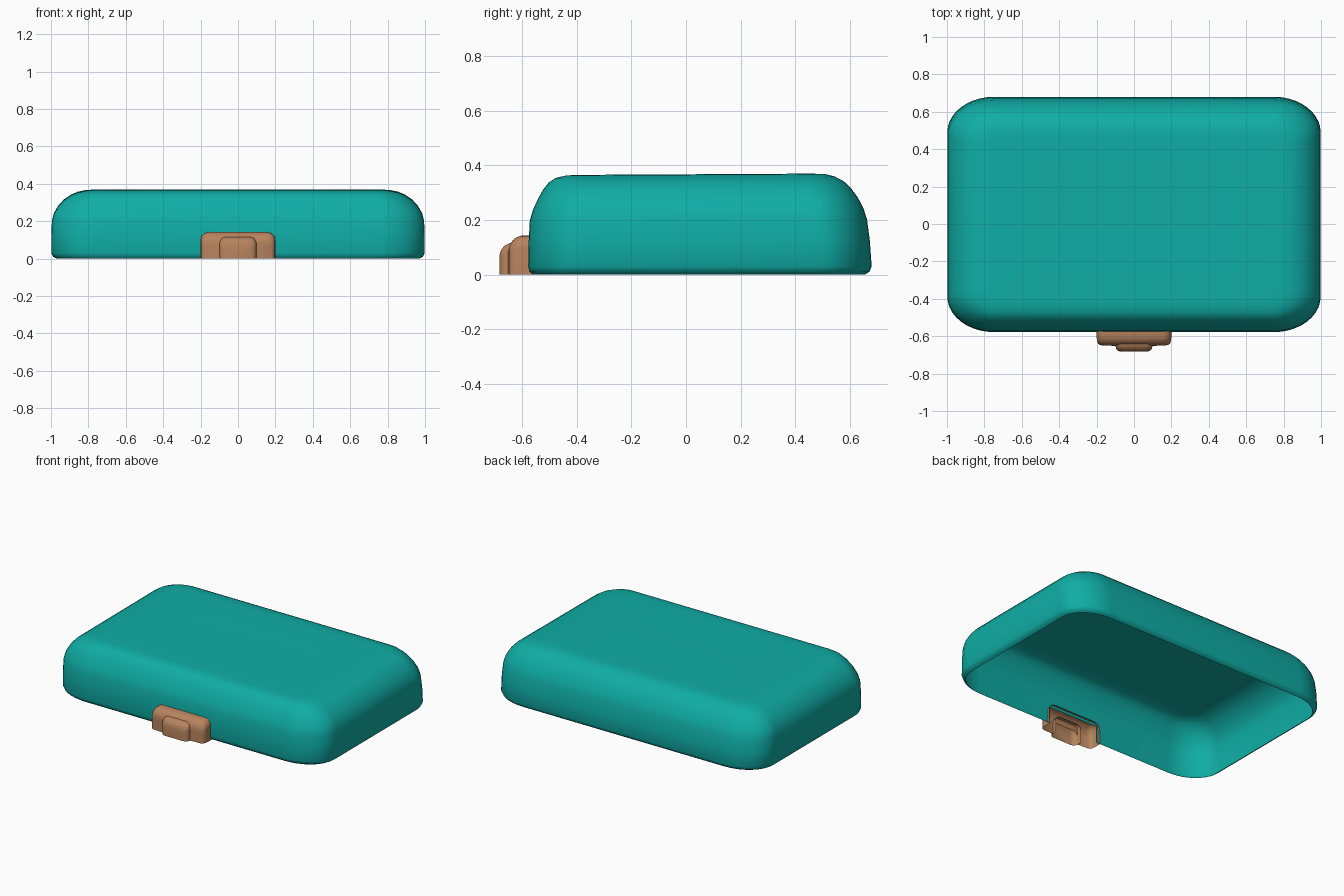
import bpy, bmesh, math

if "Cube" in bpy.data.objects:
    bpy.data.objects.remove(bpy.data.objects["Cube"], do_unlink=True)


def material(name, rgb):
    m = bpy.data.materials.new(name)
    m.use_nodes = True
    m.diffuse_color = (*rgb, 1)
    m.node_tree.nodes["Principled BSDF"].inputs["Base Color"].default_value = (*rgb, 1)
    return m


teal = material("teal", (0.005, 0.42, 0.38))
tan = material("tan brown", (0.47, 0.23, 0.11))


def loft(name, rows, mat, closed, cap, skip=None):
    """Skin a stack of equal-length point rows into one thin shell."""
    bm = bmesh.new()
    rings = [[bm.verts.new(p) for p in row] for row in rows]
    n = len(rings[0])
    for a, b in zip(rings, rings[1:]):
        for i in range(n if closed else n - 1):
            j = (i + 1) % n
            quad = (a[i], a[j], b[j], b[i])
            if not (skip and skip(quad)):
                bm.faces.new(quad)
    if cap:
        bm.faces.new(rings[-1])
    mesh = bpy.data.meshes.new(name)
    bm.to_mesh(mesh)
    bm.free()
    mesh.materials.append(mat)
    obj = bpy.data.objects.new(name, mesh)
    bpy.context.collection.objects.link(obj)
    bpy.ops.object.select_all(action="DESELECT")
    obj.select_set(True)
    bpy.context.view_layer.objects.active = obj
    bpy.ops.object.shade_smooth_by_angle(angle=math.radians(40))
    return obj


NOTCH = 0.185
STEPS = 10


def lid_ring(z, hx, front, back, rx, ry):
    """Rounded rectangle, with extra points beside the clasp opening."""
    pts = []
    corners = ((hx - rx, back - ry), (rx - hx, back - ry),
               (rx - hx, front + ry), (hx - rx, front + ry))
    for k, (cx, cy) in enumerate(corners):
        for s in range(STEPS + 1):
            t = (k + s / STEPS) * math.pi / 2
            pts.append((cx + rx * math.cos(t), cy + ry * math.sin(t)))
        if k == 0:
            pts += [(NOTCH, back), (-NOTCH, back)]
        if k == 2:
            pts += [(-NOTCH, front), (NOTCH, front)]
    return [(x, y, z * (1 + 0.015 * y)) for x, y in pts]


# Lid shell, open underneath: height, half width, front, back, corner radii
levels = [
    (0.0, 0.97, -0.56, 0.655, 0.23, 0.17),
    (0.01, 0.988, -0.573, 0.672, 0.245, 0.185),
    (0.03, 0.998, -0.578, 0.68, 0.25, 0.19),
    (0.125, 0.998, -0.576, 0.673, 0.25, 0.19),
    (0.20, 0.995, -0.572, 0.663, 0.25, 0.19),
    (0.24, 0.985, -0.56, 0.65, 0.24, 0.185),
    (0.28, 0.962, -0.542, 0.629, 0.22, 0.175),
    (0.315, 0.93, -0.522, 0.603, 0.195, 0.16),
    (0.34, 0.893, -0.502, 0.576, 0.165, 0.14),
    (0.356, 0.855, -0.478, 0.545, 0.13, 0.115),
    (0.365, 0.81, -0.44, 0.51, 0.095, 0.085),
    (0.367, 0.76, -0.40, 0.46, 0.06, 0.06),
    (0.361, 0.45, -0.15, 0.2, 0.03, 0.03),
]


def in_notch(quad):
    return all(v.co.y < 0 and abs(v.co.x) < NOTCH + 0.001 and v.co.z < 0.13 for v in quad)


loft("lid", [lid_ring(*lv) for lv in levels], teal, True, True, in_notch)


def arch(hw, h, r, y):
    """Upright rounded arch standing on the ground."""
    half = [(hw, 0.0)]
    for s in range(7):
        t = s / 6 * math.pi / 2
        half.append((hw - r + r * math.cos(t), h - r + r * math.sin(t)))
    return [(x, y, z) for x, z in half] + [(-x, y, z) for x, z in reversed(half)]


# Clasp plate: hollow behind, with an opening where the button joins
plate = [
    (0.2, 0.142, 0.045, -0.562),
    (0.2, 0.142, 0.045, -0.605),
    (0.198, 0.134, 0.045, -0.625),
    (0.192, 0.118, 0.04, -0.64),
    (0.18, 0.102, 0.035, -0.648),
    (0.098, 0.085, 0.03, -0.652),
]
loft("clasp_plate", [arch(*p) for p in plate], tan, False, False)

# Clasp button: smaller hollow bump on the plate
button = [
    (0.1, 0.117, 0.035, -0.62),
    (0.1, 0.115, 0.035, -0.645),
    (0.096, 0.104, 0.035, -0.667),
    (0.086, 0.088, 0.03, -0.678),
    (0.07, 0.07, 0.025, -0.683),
]
loft("clasp_button", [arch(*p) for p in button], tan, False, True)
